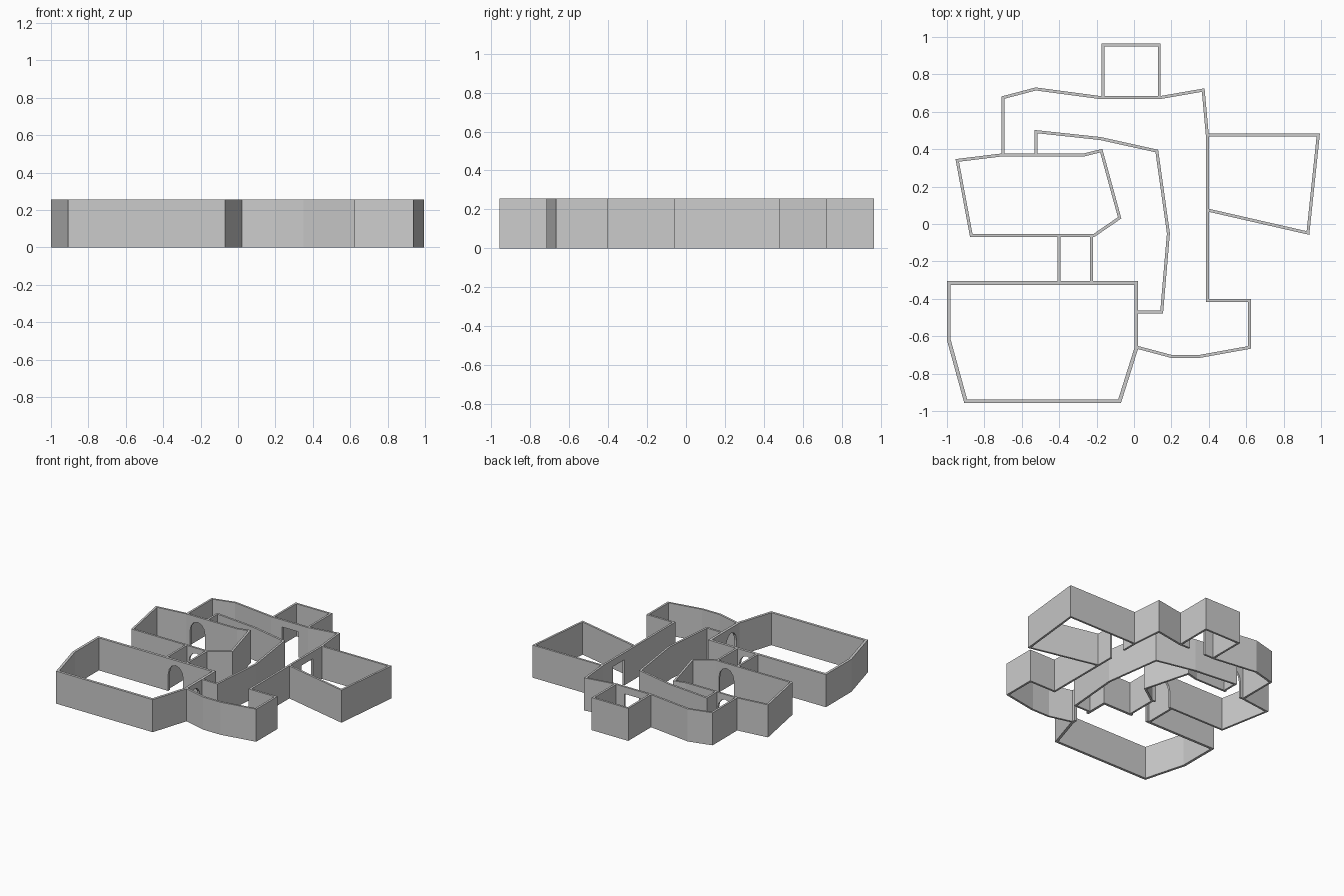
import bpy, bmesh, math
from mathutils import Vector, Matrix

if "Cube" in bpy.data.objects:
    bpy.data.objects.remove(bpy.data.objects["Cube"])

H = 0.255  # wall height


def wall(name, pts, t=0.016, closed=False):
    """Upright wall of thickness t along a plan polyline, mitred at corners."""
    p = [Vector(q) for q in pts]
    n = len(p)
    left, right = [], []
    for i in range(n):
        dirs = []
        if closed or i > 0:
            dirs.append((p[i] - p[i - 1]).normalized())
        if closed or i < n - 1:
            dirs.append((p[(i + 1) % n] - p[i]).normalized())
        norms = [Vector((-d.y, d.x)) for d in dirs]
        m = sum(norms, Vector((0, 0))).normalized()
        off = m * (t / 2 / m.dot(norms[0]))
        left.append(p[i] + off)
        right.append(p[i] - off)
    bm = bmesh.new()
    rows = [[bm.verts.new((q.x, q.y, z)) for q in side]
            for side, z in ((left, 0), (left, H), (right, H), (right, 0))]
    for i in range(n if closed else n - 1):
        j = (i + 1) % n
        for k in range(4):
            a, b = rows[k], rows[(k + 1) % 4]
            bm.faces.new((a[i], a[j], b[j], b[i]))
    if not closed:
        for i in (0, n - 1):
            bm.faces.new([r[i] for r in rows])
    bmesh.ops.recalc_face_normals(bm, faces=bm.faces)
    me = bpy.data.meshes.new(name)
    bm.to_mesh(me)
    bm.free()
    ob = bpy.data.objects.new(name, me)
    bpy.context.collection.objects.link(ob)
    return ob


def door(ob, x, y, along, w=0.13, h=0.215, arch=True):
    """Cut a doorway through a wall running along 'x' or 'y'."""
    r = w / 2
    prof = [(-r, -0.05), (r, -0.05)]
    if arch:
        rise = 0.085
        prof += [(r * math.cos(a), h - rise + rise * math.sin(a))
                 for a in (math.pi * i / 6 for i in range(7))]
    else:
        prof += [(r, h), (-r, h)]
    bm = bmesh.new()
    f = bm.faces.new([bm.verts.new((u, -0.03, z)) for u, z in prof])
    ext = bmesh.ops.extrude_face_region(bm, geom=[f])
    bmesh.ops.translate(bm, vec=(0, 0.06, 0),
                        verts=[v for v in ext["geom"] if isinstance(v, bmesh.types.BMVert)])
    rot = Matrix.Rotation(math.pi / 2 if along == 'y' else 0, 4, 'Z')
    bm.transform(Matrix.Translation((x, y, 0)) @ rot)
    bmesh.ops.recalc_face_normals(bm, faces=bm.faces)
    me = bpy.data.meshes.new("door_cutter")
    bm.to_mesh(me)
    bm.free()
    cut = bpy.data.objects.new("door_cutter", me)
    bpy.context.collection.objects.link(cut)
    cut.hide_render = True
    mod = ob.modifiers.new("doorway", 'BOOLEAN')
    mod.operation, mod.solver, mod.object = 'DIFFERENCE', 'EXACT', cut
    bpy.context.view_layer.objects.active = ob
    bpy.ops.object.modifier_apply(modifier=mod.name)
    bpy.data.objects.remove(cut)


# Large south room
south = wall("south_room_wall", [(-0.99, -0.315), (0.012, -0.315), (0.012, -0.665),
             (-0.077, -0.947), (-0.90, -0.947), (-0.99, -0.62)], 0.02, True)
door(south, -0.313, -0.315, 'x')
door(south, 0.012, -0.565, 'y')

# West room
west = wall("west_room_wall", [(-0.945, 0.34), (-0.70, 0.37), (-0.265, 0.37),
            (-0.175, 0.392), (-0.077, 0.033), (-0.215, -0.062), (-0.87, -0.062)], 0.016, True)
door(west, -0.313, -0.062, 'x')
door(west, -0.605, 0.37, 'x')

# Short corridor between the two rooms
for side, x in (("left", -0.402), ("right", -0.227)):
    wall("corridor_wall_" + side, [(x, -0.06), (x, -0.315)])

# Winding passage: outer wall, then inner wall
outer = wall("passage_outer_wall", [(-0.70, 0.37), (-0.70, 0.676), (-0.525, 0.722),
             (-0.18, 0.676), (0.14, 0.676), (0.37, 0.716), (0.392, 0.475), (0.392, -0.41),
             (0.617, -0.41), (0.617, -0.66), (0.35, -0.708), (0.20, -0.708), (0.012, -0.658)])
door(outer, -0.015, 0.676, 'x', 0.14, 0.2, False)
door(outer, 0.392, 0.285, 'y', 0.14, 0.2, False)
wall("passage_inner_wall", [(0.012, -0.47), (0.148, -0.47), (0.184, -0.05), (0.122, 0.39),
     (-0.18, 0.457), (-0.525, 0.494), (-0.525, 0.37)])

# East and north side rooms
wall("east_room_wall", [(0.392, 0.475), (0.985, 0.475), (0.93, -0.048), (0.392, 0.075)])
wall("north_room_wall", [(-0.167, 0.676), (-0.167, 0.957), (0.135, 0.957), (0.135, 0.676)])
